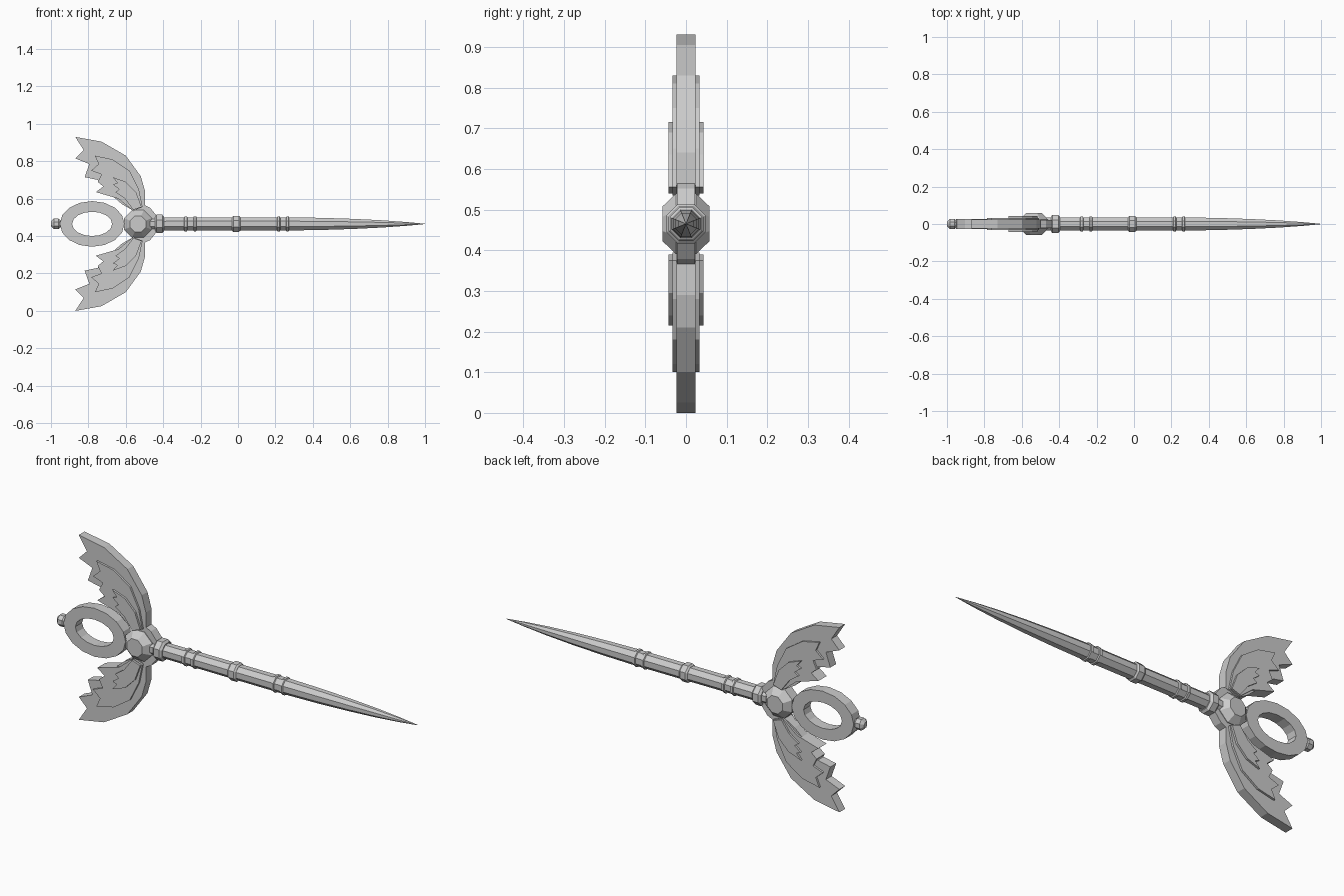
import bpy, bmesh, math
from mathutils import Vector

if "Cube" in bpy.data.objects:
    bpy.data.objects.remove(bpy.data.objects["Cube"])

CZ = 0.465  # height of the long axis

grey = bpy.data.materials.new("plain grey")
grey.diffuse_color = (0.6, 0.6, 0.6, 1)
grey.use_nodes = True
grey.node_tree.nodes["Principled BSDF"].inputs["Base Color"].default_value = grey.diffuse_color


def finish(name, bm):
    bmesh.ops.remove_doubles(bm, verts=bm.verts, dist=1e-5)
    bmesh.ops.recalc_face_normals(bm, faces=bm.faces)
    me = bpy.data.meshes.new(name)
    bm.to_mesh(me)
    bm.free()
    me.materials.append(grey)
    ob = bpy.data.objects.new(name, me)
    bpy.context.collection.objects.link(ob)
    return ob


def lathe(name, profile, axis="x", centre=(0, 0, CZ), sides=8):
    """Turn (position, radius) pairs about the x or y axis, with flat ends."""
    bm = bmesh.new()
    c = Vector(centre)
    rings = []
    for p, r in profile:
        ring = []
        for i in range(sides):
            a = 2 * math.pi * (i + 0.5) / sides
            u, v = r * math.cos(a), r * math.sin(a)
            ring.append(bm.verts.new(c + Vector((p, u, v) if axis == "x" else (u, p, v))))
        rings.append(ring)
    for a, b in zip(rings, rings[1:]):
        for i in range(sides):
            j = (i + 1) % sides
            bm.faces.new((a[i], a[j], b[j], b[i]))
    bm.faces.new(rings[0])
    bm.faces.new(rings[-1])
    return finish(name, bm)


def plate(name, outline, half, flip=False):
    """Extrude an x-z outline to y = +-half, optionally mirrored about the axis."""
    bm = bmesh.new()
    vs = [bm.verts.new((x, -half, 2 * CZ - z if flip else z)) for x, z in outline]
    face = bm.faces.new(vs)
    res = bmesh.ops.extrude_face_region(bm, geom=[face], use_keep_orig=True)
    for v in res["geom"]:
        if isinstance(v, bmesh.types.BMVert):
            v.co.y = half
    return finish(name, bm)


# Shaft tapering to a point
lathe("shaft", [(-0.47, 0.037), (0.28, 0.038), (0.45, 0.035), (0.62, 0.029),
                (0.77, 0.021), (0.90, 0.011), (1.0, 0.001)])

# Collar by the gem, middle band and paired thin rings
lathe("collar", [(-0.445, 0.042), (-0.435, 0.053), (-0.405, 0.053), (-0.395, 0.042)])
lathe("middle_band", [(-0.033, 0.039), (-0.025, 0.046), (0.005, 0.046), (0.013, 0.039)])
for n, x in enumerate((-0.28, -0.23, 0.217, 0.265)):
    lathe(f"thin_ring_{n + 1}", [(x - 0.009, 0.038), (x - 0.006, 0.043),
                                 (x + 0.006, 0.043), (x + 0.009, 0.038)])

# Faceted gem facing front and back
lathe("gem", [(-0.058, 0.046), (-0.025, 0.08), (0.025, 0.08), (0.058, 0.046)],
      "y", (-0.535, 0, CZ))

# Crescent gem holder with pointed tips
N = 8
angles = [math.radians(-105 + 210 * i / N) for i in range(N + 1)]
outer = [(-0.535 + 0.107 * math.cos(a), CZ + 0.109 * math.sin(a)) for a in angles]
inner = [(-0.535 + 0.07 * math.cos(a), CZ + 0.075 * math.sin(a)) for a in angles]
plate("gem_holder", outer + inner[::-1], 0.022)

# Oval handle ring
bm = bmesh.new()
S = 16
loops = []
for rx, rz, y in ((0.173, 0.122, -0.027), (0.173, 0.122, 0.027),
                  (0.107, 0.065, 0.027), (0.107, 0.065, -0.027)):
    loops.append([bm.verts.new((-0.78 + rx * math.cos(2 * math.pi * i / S), y,
                                CZ + rz * math.sin(2 * math.pi * i / S))) for i in range(S)])
for k in range(4):
    a, b = loops[k], loops[(k + 1) % 4]
    for i in range(S):
        j = (i + 1) % S
        bm.faces.new((a[i], a[j], b[j], b[i]))
finish("handle_ring", bm)

# Small faceted end knob
lathe("end_knob", [(-1.0, 0.014), (-0.985, 0.03), (-0.96, 0.03), (-0.943, 0.016)])

# Layered jagged wings, mirrored above and below
layers = [
    (0.023, [(-0.87, 0.93), (-0.73, 0.905), (-0.60, 0.83), (-0.52, 0.72), (-0.497, 0.64),
             (-0.497, 0.56), (-0.55, 0.53), (-0.62, 0.57), (-0.70, 0.64), (-0.75, 0.70),
             (-0.82, 0.715), (-0.795, 0.785), (-0.87, 0.815), (-0.825, 0.86)]),
    (0.033, [(-0.765, 0.83), (-0.67, 0.81), (-0.58, 0.75), (-0.53, 0.65), (-0.51, 0.555),
             (-0.56, 0.535), (-0.64, 0.60), (-0.76, 0.635), (-0.72, 0.665), (-0.75, 0.69),
             (-0.73, 0.73), (-0.785, 0.75), (-0.745, 0.785)]),
    (0.043, [(-0.67, 0.715), (-0.60, 0.69), (-0.545, 0.635), (-0.515, 0.555), (-0.56, 0.54),
             (-0.605, 0.60), (-0.655, 0.635), (-0.635, 0.65), (-0.668, 0.675), (-0.645, 0.685)]),
]
for side, flip in (("upper", False), ("lower", True)):
    for n, (half, outline) in enumerate(layers):
        plate(f"{side}_wing_layer_{n + 1}", outline, half, flip)
